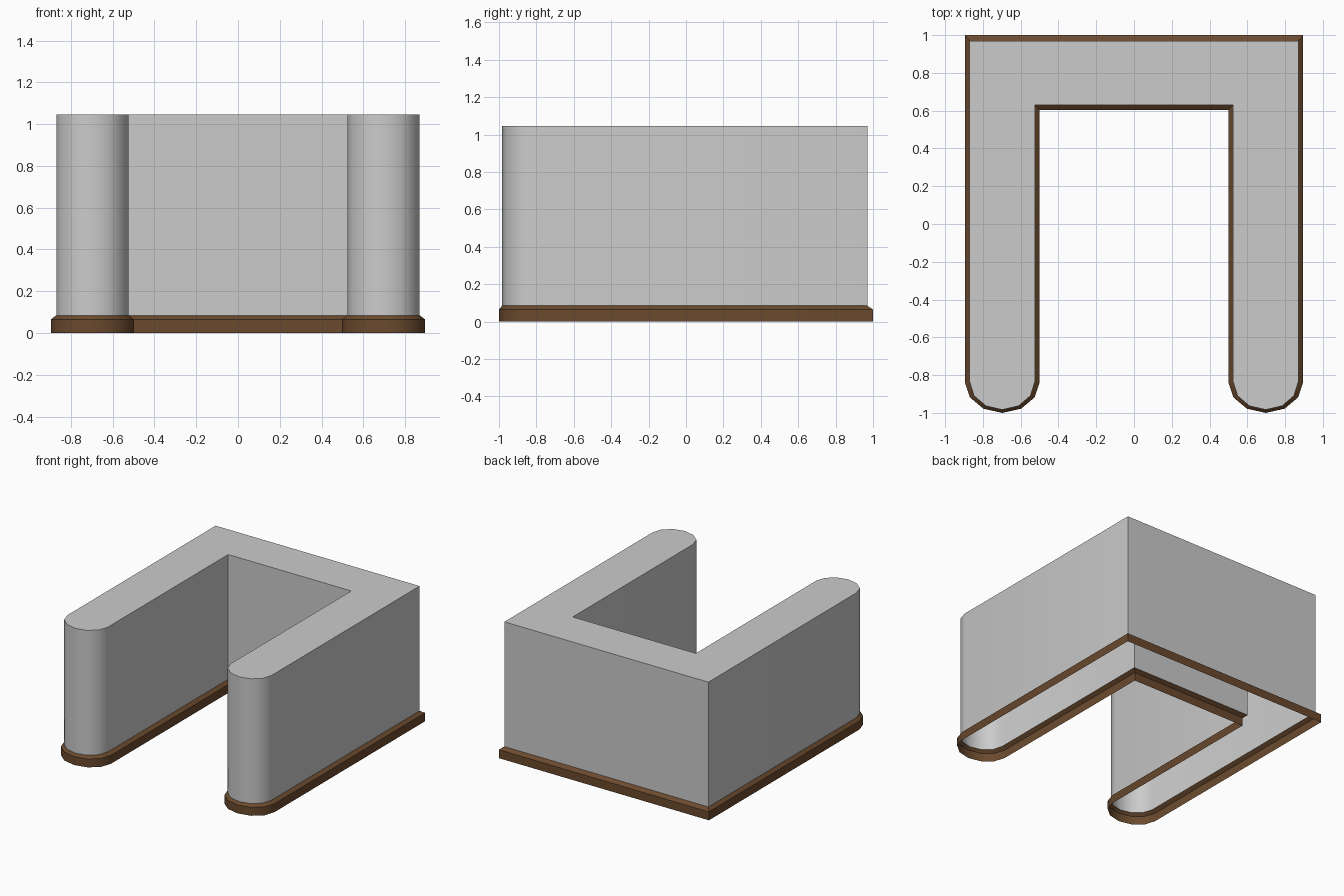
import bpy, bmesh, math

if "Cube" in bpy.data.objects:
    bpy.data.objects.remove(bpy.data.objects["Cube"])


def material(name, rgb):
    m = bpy.data.materials.new(name)
    m.diffuse_color = (*rgb, 1)
    m.use_nodes = True
    m.node_tree.nodes["Principled BSDF"].inputs["Base Color"].default_value = m.diffuse_color
    return m


def outline(inset):
    """Counter-clockwise U plan with rounded arm ends, shrunk by inset."""
    outer, inner = 0.896 - inset, 0.499 + inset
    back, inner_back = 1.0 - inset * 1.15, 0.604 + inset
    cx, rx, ry = (outer + inner) / 2, (outer - inner) / 2, 0.165 - inset * 0.65
    # right arm end, from its inner side round to its outer side
    arc = [(cx - rx * math.cos(math.pi * i / 6),
            -0.835 - ry * math.sin(math.pi * i / 6)) for i in range(7)]
    right = [(inner, inner_back)] + arc + [(outer, back)]
    left = [(-x, y) for x, y in reversed(right)]
    return right + left


def shell(name, levels, mat, cap=False):
    """Skin a stack of (inset, z) outlines, open below."""
    bm = bmesh.new()
    rings = [[bm.verts.new((x, y, z)) for x, y in outline(inset)]
             for inset, z in levels]
    n = len(rings[0])
    for low, high in zip(rings, rings[1:]):
        for i in range(n):
            j = (i + 1) % n
            bm.faces.new((low[i], low[j], high[j], high[i]))
    if cap:
        bm.faces.new(rings[-1])
    mesh = bpy.data.meshes.new(name)
    bm.to_mesh(mesh)
    bm.free()
    mesh.materials.append(mat)
    obj = bpy.data.objects.new(name, mesh)
    bpy.context.collection.objects.link(obj)
    bpy.ops.object.select_all(action='DESELECT')
    obj.select_set(True)
    bpy.context.view_layer.objects.active = obj
    bpy.ops.object.shade_smooth_by_angle(angle=math.radians(38))
    return obj


grey = material("wall grey", (0.6, 0.6, 0.6))
brown = material("trim brown", (0.145, 0.068, 0.027))

# U-shaped counter wall, hollow underneath
shell("counter_wall", [(0.026, 0.085), (0.026, 1.047)], grey, cap=True)
# chamfered skirting strip around the foot
shell("base_trim", [(0, 0), (0, 0.065), (0.026, 0.085)], brown)
